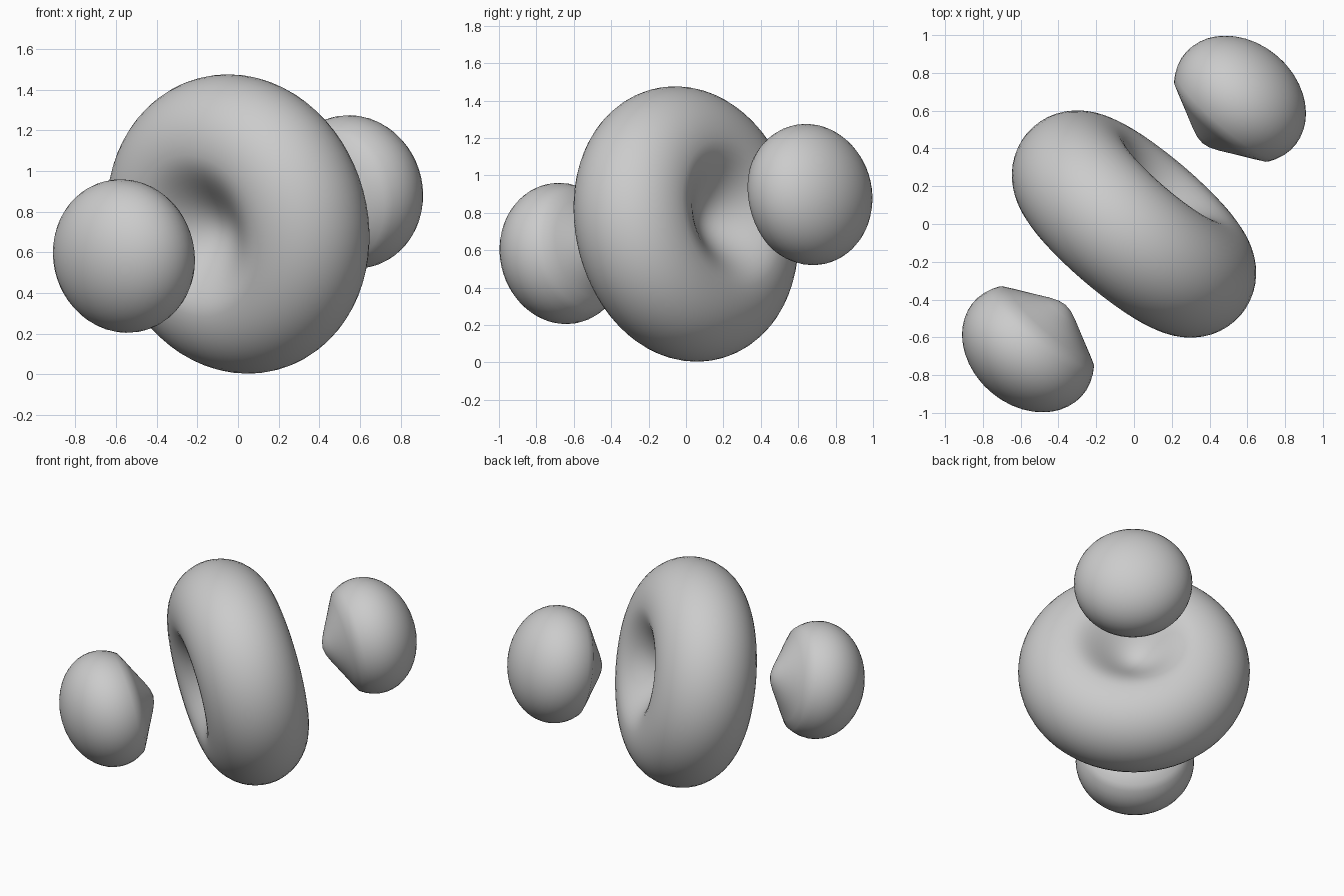
import bpy, bmesh
from math import sin, cos, pi, radians
from mathutils import Vector

if "Cube" in bpy.data.objects:
    bpy.data.objects.remove(bpy.data.objects["Cube"])

CENTRE = Vector((0, 0, 0.74))
AXIS = Vector((0.637, 0.749, 0.179)).normalized()


def lathe(name, profile, direction, steps=48):
    """Spin (radius, height) points around a tilted axis through CENTRE."""
    bm = bmesh.new()
    verts = [bm.verts.new((r, 0, h)) for r, h in profile]
    edges = [bm.edges.new(p) for p in zip(verts, verts[1:])]
    bmesh.ops.spin(bm, geom=verts + edges, axis=(0, 0, 1), cent=(0, 0, 0),
                   angle=2 * pi, steps=steps)
    bmesh.ops.remove_doubles(bm, verts=bm.verts, dist=0.0005)
    bmesh.ops.recalc_face_normals(bm, faces=bm.faces)
    for f in bm.faces:
        f.smooth = True
    mesh = bpy.data.meshes.new(name)
    bm.to_mesh(mesh)
    bm.free()
    obj = bpy.data.objects.new(name, mesh)
    bpy.context.collection.objects.link(obj)
    obj.location = CENTRE
    obj.rotation_euler = direction.to_track_quat('Z', 'Y').to_euler()
    return obj


# Thick ring whose middle is closed by a soft dimple on each face
R, TUBE, CREST, FLOOR = 0.405, 0.338, 0.33, 0.13
dimple = [(R * i / 12, FLOOR + (CREST - FLOOR) * (1 - cos(pi * i / 12)) / 2)
          for i in range(12)]
rim = [(R + TUBE * sin(pi * i / 24), CREST * cos(pi * i / 24)) for i in range(25)]
lathe("dimpled_ring", dimple + rim + [(r, -h) for r, h in reversed(dimple)], AXIS, 64)

# Lobes: flattened ball outside, blunt cone pointing at the ring
cone = [(0, 0.57), (0.05, 0.582), (0.1, 0.605), (0.2, 0.66), (0.27, 0.697)]
ball = [(0.38 * cos(radians(a)), 0.88 + 0.3 * sin(radians(a)))
        for a in range(-30, 85, 8)] + [(0, 1.18)]
lathe("back_lobe", cone + ball, AXIS)
lathe("front_lobe", cone + ball, -AXIS)
